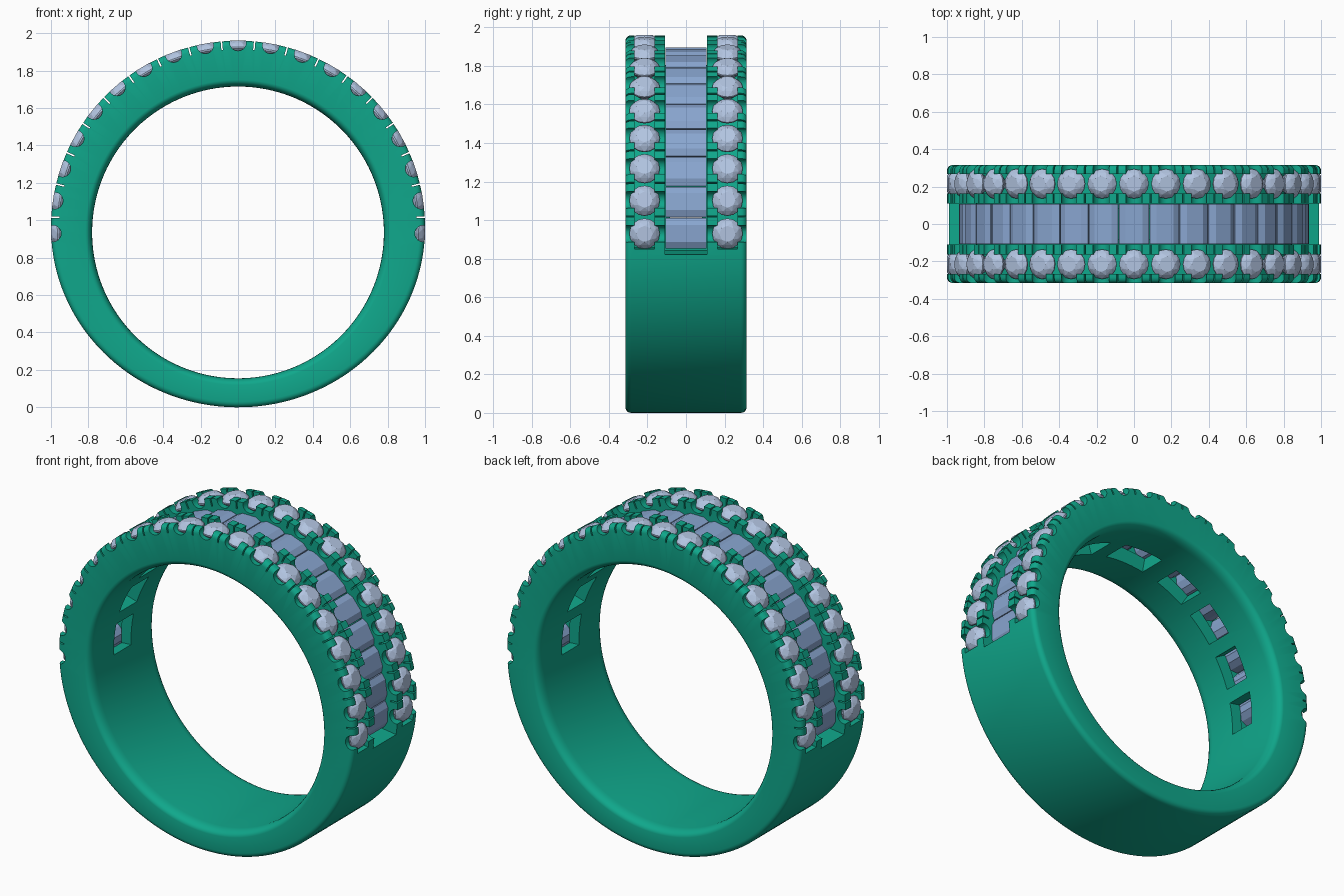
import bpy, bmesh
from math import sin, cos, pi, radians
from mathutils import Matrix, Vector

if "Cube" in bpy.data.objects:
    bpy.data.objects.remove(bpy.data.objects["Cube"])

CZ = 0.96          # centre of the stone-setting arc
STEP = 10.2        # degrees between stones
N = 9              # stones each side of the top one


def material(name, col):
    m = bpy.data.materials.new(name)
    m.diffuse_color = (*col, 1)
    m.use_nodes = True
    m.node_tree.nodes["Principled BSDF"].inputs["Base Color"].default_value = m.diffuse_color
    return m


green = material("metal_green", (0.005, 0.39, 0.26))
pale = material("round_stone_blue", (0.45, 0.56, 0.76))
blue = material("baguette_blue", (0.25, 0.38, 0.63))


def make(name, bm, mat=None):
    bmesh.ops.recalc_face_normals(bm, faces=bm.faces)
    me = bpy.data.meshes.new(name)
    bm.to_mesh(me)
    bm.free()
    ob = bpy.data.objects.new(name, me)
    bpy.context.collection.objects.link(ob)
    if mat:
        me.materials.append(mat)
    return ob


def frame(deg, r, y=0.0):
    """Local x tangential, y along the finger, z radial outward."""
    a = radians(deg)
    return Matrix.Translation((r * sin(a), y, CZ + r * cos(a))) @ Matrix.Rotation(a, 4, 'Y')


def sweep(bm, loops, closed):
    rows = [[bm.verts.new(p) for p in lp] for lp in loops]
    n = len(rows[0])
    for i in range(len(rows) if closed else len(rows) - 1):
        a, b = rows[i], rows[(i + 1) % len(rows)]
        for j in range(n):
            k = (j + 1) % n
            bm.faces.new((a[j], a[k], b[k], b[j]))
    if not closed:
        bm.faces.new(rows[0])
        bm.faces.new(rows[-1][::-1])


def arc_box(bm, r0, r1, y0, y1, a0, a1):
    n = max(4, int((a1 - a0) / 2.5))
    sec = [(r0, y0), (r1, y0), (r1, y1), (r0, y1)]
    sweep(bm, [[frame(a0 + (a1 - a0) * i / n, r, y).translation for r, y in sec]
               for i in range(n + 1)], False)


def hull(bm, pts, mtx):
    vs = [bm.verts.new(mtx @ Vector(p)) for p in pts]
    bmesh.ops.convex_hull(bm, input=vs)


# Band: rounded cross-section swept round, thinner towards the bottom
W, RO, RI = 0.315, 0.03, 0.06
section = []
for (outer, sgn, rad, start) in ((1, 1, RO, 0), (1, -1, RO, 1), (0, -1, RI, 0), (0, 1, RI, 1)):
    arc = []
    for i in range(6):
        t = pi / 2 * i / 5
        d = rad * (1 - cos(t))
        y = sgn * (W - rad + rad * sin(t))
        arc.append((outer, -d if outer else d * 0.6, y))
    section += arc[::-1] if start == 0 else arc
loops = []
SEG = 144
for i in range(SEG):
    t = 2 * pi * (i + 0.37) / SEG
    s, c = sin(t), cos(t)
    kz = 1.0 if c > 0 else 0.96
    loops.append([((1 + d) * s, y, CZ + (kz + d) * c) if o else
                  ((0.78 + d) * s, y, 0.935 + (0.78 + d) * c) for o, d, y in section])
bm = bmesh.new()
sweep(bm, loops, True)
band = make("ring_band", bm, green)

# Cutter 1: centre channel and the two stone grooves
bm = bmesh.new()
arc_box(bm, 0.845, 1.1, -0.11, 0.11, -98, 98)
for s in (-1, 1):
    arc_box(bm, 0.92, 1.1, s * 0.215 - 0.052, s * 0.215 + 0.052, -96.3, 96.3)
cut_channels = make("cutter_channels", bm)

# Cutter 2: windows through the inside of the band
bm = bmesh.new()
for a in (25.5, 45.9, 66.3, 86.7):
    for s in (-1, 1):
        arc_box(bm, 0.7, 0.87, -0.083, 0.083, s * a - 7.2, s * a + 7.2)
arc_box(bm, 0.7, 0.87, -0.083, 0.083, -10, 10)
cut_windows = make("cutter_windows", bm)

# Cutter 3: scallops under each stone and slits splitting the prongs
bm = bmesh.new()
for i in range(-N, N + 1):
    bmesh.ops.create_cone(bm, cap_ends=True, segments=20, radius1=0.044, radius2=0.044, depth=0.8,
                          matrix=frame(i * STEP, 0.99) @ Matrix.Rotation(pi / 2, 4, 'X'))
for i in range(-N, N):
    bmesh.ops.create_cube(bm, size=1, matrix=frame((i + 0.5) * STEP, 1.0)
                          @ Matrix.Diagonal((0.008, 0.8, 0.09, 1)))
cut_prongs = make("cutter_prongs", bm)

for cutter in (cut_channels, cut_windows, cut_prongs):
    m = band.modifiers.new(cutter.name, 'BOOLEAN')
    m.operation, m.solver, m.object = 'DIFFERENCE', 'EXACT', cutter
    cutter.hide_render = True
dg = bpy.context.evaluated_depsgraph_get()
cut_mesh = bpy.data.meshes.new_from_object(band.evaluated_get(dg))
band.modifiers.clear()
band.data = cut_mesh
for cutter in (cut_channels, cut_windows, cut_prongs):
    bpy.data.objects.remove(cutter)
bpy.context.view_layer.objects.active = band
band.select_set(True)
bpy.ops.object.shade_smooth_by_angle(angle=radians(30))


# Round faceted stones: table, crown, girdle, pavilion point
def ring(n, r, z, off=0.0):
    return [(r * cos(2 * pi * (k + off) / n), r * sin(2 * pi * (k + off) / n), z) for k in range(n)]


gem = (ring(8, 0.042, 0) + ring(8, 0.063, -0.013, 0.5) + ring(16, 0.079, -0.034)
       + ring(16, 0.079, -0.042) + ring(8, 0.045, -0.08, 0.5) + [(0, 0, -0.11)])
for name, y in (("round_stones_front", -0.215), ("round_stones_back", 0.215)):
    bm = bmesh.new()
    for i in range(-N, N + 1):
        hull(bm, gem, frame(i * STEP, 1.0, y))
    make(name, bm, pale)

# Baguette stones along the centre channel
half = [(0.045, 0), (0.079, -0.018), (0.079, -0.03), (0.055, -0.065), (0.02, -0.09)]
bar = [(sx * x, sy * 0.106, z) for x, z in half for sx in (-1, 1) for sy in (-1, 1)]
bm = bmesh.new()
for i in range(-N, N + 1):
    hull(bm, bar, frame(i * STEP, 0.936))
make("baguette_stones", bm, blue)
